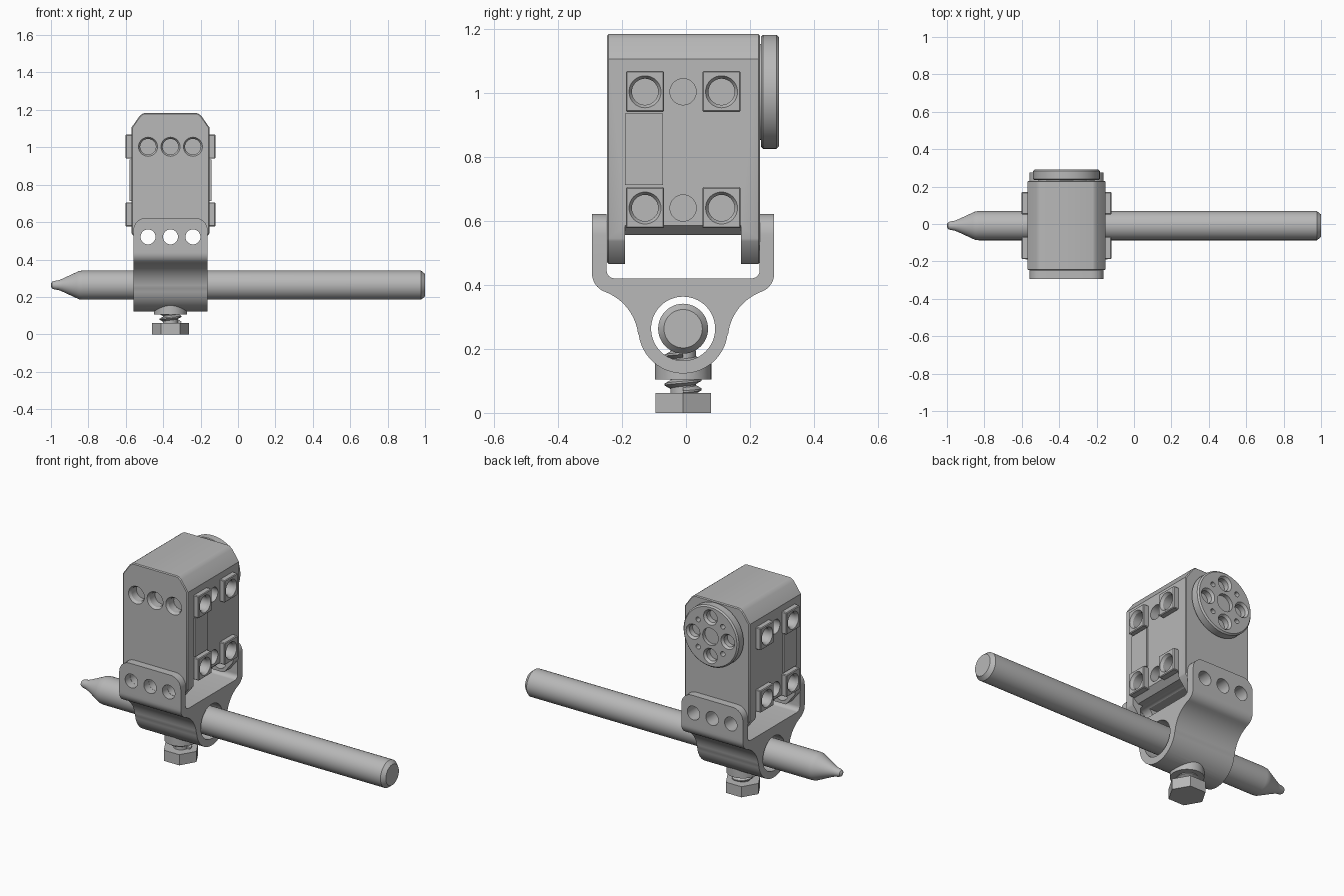
import bpy, bmesh
from math import sin, cos, pi, radians
from mathutils import Vector

if "Cube" in bpy.data.objects:
    bpy.data.objects.remove(bpy.data.objects["Cube"])

CX, CY = -0.361, -0.009          # centre line of the actuator and clamp
ROD_Z, HOLE_Z, LOW_Z = 0.263, 1.003, 0.64
HALF = 0.209                     # half width of the body
FRONT, BACK = -0.247, 0.231
X, Y, Z = Vector((1, 0, 0)), Vector((0, 1, 0)), Vector((0, 0, 1))

grey = bpy.data.materials.new("machined_grey")
grey.use_nodes = True
colour = (0.48, 0.48, 0.48, 1)
grey.diffuse_color = colour
grey.node_tree.nodes["Principled BSDF"].inputs["Base Color"].default_value = colour


def finish(name, bm):
    bmesh.ops.recalc_face_normals(bm, faces=bm.faces[:])
    mesh = bpy.data.meshes.new(name)
    bm.to_mesh(mesh)
    bm.free()
    mesh.materials.append(grey)
    ob = bpy.data.objects.new(name, mesh)
    bpy.context.collection.objects.link(ob)
    return ob


def extrude(name, points, axis, a, b):
    """Prism of a (y, z) profile along x, or an (x, z) profile along y."""
    bm = bmesh.new()
    rings = []
    for t in (a, b):
        rings.append([bm.verts.new((t, p, q) if axis == "x" else (p, t, q)) for p, q in points])
    n = len(points)
    bm.faces.new(rings[0])
    bm.faces.new(rings[1])
    for i in range(n):
        j = (i + 1) % n
        bm.faces.new((rings[0][i], rings[0][j], rings[1][j], rings[1][i]))
    return finish(name, bm)


def box(name, x, y, z):
    return extrude(name, [(y[0], z[0]), (y[1], z[0]), (y[1], z[1]), (y[0], z[1])], "x", *x)


def lathe(name, profile, centre, axis, segs=40):
    """Solid of (radius, height) points turned about an axis through centre."""
    turn = Z.rotation_difference(axis)
    bm = bmesh.new()
    rings = []
    for r, h in profile:
        rings.append([bm.verts.new(Vector(centre) + turn @ Vector(
            (r * cos(2 * pi * i / segs), r * sin(2 * pi * i / segs), h))) for i in range(segs)])
    bm.faces.new(rings[0])
    bm.faces.new(rings[-1])
    for low, high in zip(rings, rings[1:]):
        for i in range(segs):
            j = (i + 1) % segs
            bm.faces.new((low[i], low[j], high[j], high[i]))
    return finish(name, bm)


def apply(ob, mod):
    bpy.context.view_layer.objects.active = ob
    bpy.ops.object.modifier_apply(modifier=mod.name)


def boolean(targets, tool, operation="DIFFERENCE"):
    for ob in targets:
        mod = ob.modifiers.new("cut", "BOOLEAN")
        mod.operation, mod.solver, mod.object = operation, "EXACT", tool
        apply(ob, mod)
    bpy.data.objects.remove(tool)


def bevel(ob, width, segments=1):
    mod = ob.modifiers.new("bevel", "BEVEL")
    mod.width, mod.segments = width, segments
    mod.limit_method, mod.angle_limit = "ANGLE", radians(35)
    apply(ob, mod)


def drill(targets, centre, axis, r, depth, rim=None):
    """Blind hole with an optional countersunk rim."""
    rim = rim or r
    boolean(targets, lathe("drill", [(r, -depth), (r, -0.014), (rim, 0), (rim, 0.02)],
                           centre, axis, 32))


def arc(cx, cz, r, a0, a1, n=8):
    return [(cx + r * cos(radians(a0 + (a1 - a0) * i / n)),
             cz + r * sin(radians(a0 + (a1 - a0) * i / n))) for i in range(n + 1)]


def mirrored(half, centre):
    return [(centre + p, q) for p, q in half] + [(centre - p, q) for p, q in reversed(half)]


# Actuator body: chamfered block with two feet either side of a notch
body = extrude("actuator_body", mirrored(
    [(0.15, 0.465), (HALF, 0.54), (HALF, 1.105), (0.165, 1.168), (0.145, 1.183)], CX),
    "y", FRONT, BACK)
bevel(body, 0.005)
boolean([body], extrude("notch", mirrored(
    [(0.3, 0.4), (0.3, 0.585), (HALF, 0.585), (0.175, 0.555)], CX), "y", -0.19, 0.172))
holes_x = [CX + d for d in (-0.12, 0, 0.12)]
for x in holes_x:
    drill([body], (x, FRONT, HOLE_Z), -Y, 0.042, 0.06, 0.051)

# Mounting pads, plates and side holes
for side, label in ((1, "left"), (-1, "right")):
    def span(a, b):
        return sorted((CX + side * a, CX + side * b))
    box(label + "_side_plate", span(0.2, 0.218), (-0.19, -0.072), (0.712, 0.935))
    for z, level in ((HOLE_Z, "upper"), (LOW_Z, "lower")):
        drill([body], (CX + side * HALF, CY, z), side * X, 0.041, 0.05)
        for y, end in ((-0.128, "front"), (0.111, "back")):
            pad = box(f"{label}_{level}_{end}_pad", span(0.2, 0.24),
                      (y - 0.06, y + 0.06), (z - 0.063, z + 0.065))
            bevel(pad, 0.004)
            drill([pad, body], (CX + side * 0.24, y, z), side * X, 0.041, 0.075, 0.05)

# Output disc on the back
disc = lathe("output_disc", [(0.15, -0.01), (0.15, 0.004), (0.172, 0.004), (0.178, 0.01),
                             (0.178, 0.052), (0.17, 0.06)], (CX, BACK, HOLE_Z), Y, 64)
face_y = BACK + 0.06
drill([disc], (CX, face_y, HOLE_Z), Y, 0.05, 0.022)
for k in range(8):
    a = k * pi / 4
    spot = (CX + 0.112 * cos(a), face_y, HOLE_Z + 0.112 * sin(a))
    if k % 2:
        drill([disc], spot, Y, 0.014, 0.04)
    else:
        drill([disc], spot, Y, 0.034, 0.045, 0.044)

# Clamp bracket: U-shaped arms blending into a ring
half = (arc(0.214, 0.445, 0.025, -90, 0, 6)
        + [(0.239, 0.622), (0.2845, 0.622)]
        + arc(0.2245, 0.435, 0.06, 0, -70)
        + arc(0.2997, 0.228, 0.16, 110, 173, 12)[1:]
        + arc(0, ROD_Z, 0.14, -8, -88, 12))
bracket = extrude("clamp_bracket", mirrored(half, CY), "x", CX - 0.198, CX + 0.198)
outline = [(0.25, 0), (0.25, 0.4), (0.198, 0.45)] + arc(0.133, 0.557, 0.065, 0, 90)
boolean([bracket], extrude("rounding", mirrored(outline, CX), "y", -0.5, 0.5), "INTERSECT")
boolean([bracket], lathe("boss", [(0.088, 0.105), (0.088, 0.22)], (CX, CY, 0), Z), "UNION")
boolean([bracket], lathe("bore", [(0.1, -0.4), (0.1, 0.4)], (CX, CY, ROD_Z), X, 64))

# Row of holes through the arms and feet
for x in holes_x:
    boolean([bracket, body], lathe("bolt_hole", [(0.04, -0.5), (0.04, 0.5)], (x, 0, 0.521), Y))

# Rod with a pointed tip and a chamfered end
lathe("rod", [(0.008, -1), (0.018, -0.994), (0.023, -0.98), (0.026, -0.96), (0.034, -0.94),
              (0.07, -0.862), (0.076, -0.848), (0.078, -0.83), (0.078, 0.978), (0.06, 1)],
      (0, CY, ROD_Z), X, 48)

# Clamp screw: hexagonal head, core and helical thread
lathe("screw_head", [(0.1, 0), (0.1, 0.062)], (CX, CY, 0), Z, 6)
lathe("screw_core", [(0.04, 0.05), (0.04, 0.195)], (CX, CY, 0), Z)
bm = bmesh.new()
pitch, steps, previous = 0.03, 24, None
for i in range(4 * steps + 1):
    a, z = 2 * pi * i / steps, 0.066 + pitch * i / steps
    section = [bm.verts.new((CX + r * cos(a), CY + r * sin(a), z + dz))
               for r, dz in ((0.038, -0.014), (0.058, -0.003), (0.058, 0.003), (0.038, 0.014))]
    if previous:
        for k in range(4):
            n = (k + 1) % 4
            bm.faces.new((previous[k], previous[n], section[n], section[k]))
    else:
        bm.faces.new(section)
    previous = section
bm.faces.new(previous)
finish("screw_thread", bm)

# Smooth round surfaces, keep edges sharp
bpy.ops.object.select_all(action="DESELECT")
for ob in bpy.context.scene.objects:
    if ob.type == "MESH":
        ob.select_set(True)
        bpy.context.view_layer.objects.active = ob
bpy.ops.object.shade_smooth_by_angle(angle=radians(30))
